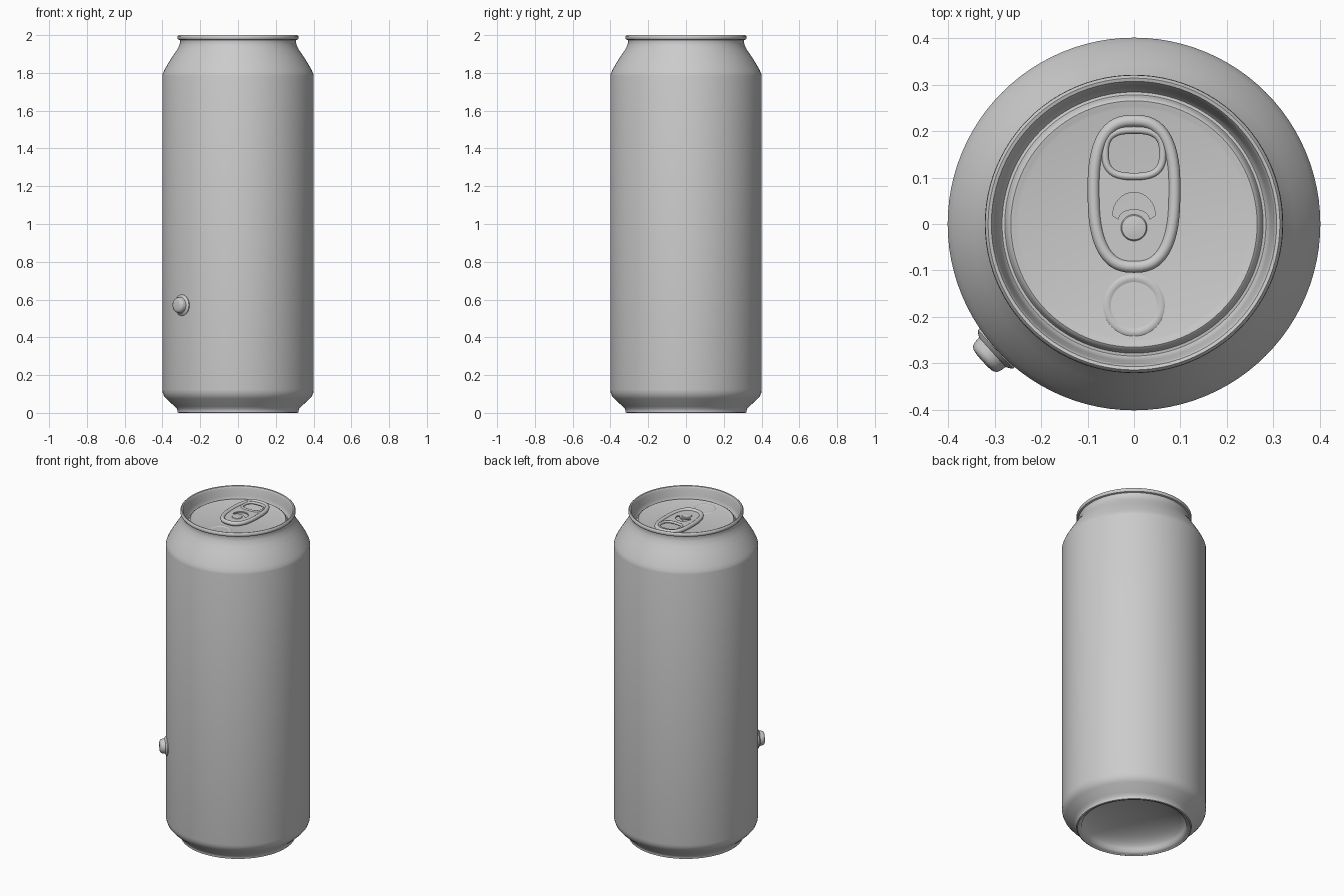
import bpy, bmesh, math
from mathutils import Vector

if "Cube" in bpy.data.objects:
    bpy.data.objects.remove(bpy.data.objects["Cube"])

metal = bpy.data.materials.new("light_grey_metal")
metal.diffuse_color = (0.6, 0.6, 0.6, 1)
metal.use_nodes = True
metal.node_tree.nodes["Principled BSDF"].inputs["Base Color"].default_value = metal.diffuse_color


def finish(ob, angle=40):
    if not ob.data.materials:
        ob.data.materials.append(metal)
    bpy.ops.object.select_all(action='DESELECT')
    bpy.context.view_layer.objects.active = ob
    ob.select_set(True)
    bpy.ops.object.shade_smooth_by_angle(angle=math.radians(angle))
    return ob


def lathe(name, profile, n=96, angle=40):
    """Turn (radius, z) points, listed so that normals face outward, about z."""
    bm = bmesh.new()
    rings = []
    for r, z in profile:
        if r < 1e-6:
            rings.append([bm.verts.new((0, 0, z))] * n)
        else:
            rings.append([bm.verts.new((r * math.cos(2 * math.pi * i / n),
                                        r * math.sin(2 * math.pi * i / n), z)) for i in range(n)])
    for a, b in zip(rings, rings[1:]):
        for i in range(n):
            j = (i + 1) % n
            quad = list(dict.fromkeys([a[i], a[j], b[j], b[i]]))
            bm.faces.new(quad)
    me = bpy.data.meshes.new(name)
    bm.to_mesh(me)
    bm.free()
    ob = bpy.data.objects.new(name, me)
    bpy.context.collection.objects.link(ob)
    return finish(ob, angle)


def curve_part(name, loops, z, flat, depth, bevel):
    """Flat plate with holes (flat) or a round tube along the loops."""
    cu = bpy.data.curves.new(name, 'CURVE')
    cu.dimensions = '2D' if flat else '3D'
    cu.fill_mode = 'BOTH' if flat else 'FULL'
    cu.extrude = depth
    cu.bevel_depth = bevel
    cu.bevel_resolution = 3
    for pts in loops:
        sp = cu.splines.new('POLY')
        sp.points.add(len(pts) - 1)
        for p, (x, y) in zip(sp.points, pts):
            p.co = (x, y, 0, 1)
        sp.use_cyclic_u = True
    ob = bpy.data.objects.new(name, cu)
    bpy.context.collection.objects.link(ob)
    ob.location.z = z
    bpy.ops.object.select_all(action='DESELECT')
    bpy.context.view_layer.objects.active = ob
    ob.select_set(True)
    bpy.ops.object.convert(target='MESH')
    ob = bpy.context.view_layer.objects.active
    bm = bmesh.new()
    bm.from_mesh(ob.data)
    bmesh.ops.remove_doubles(bm, verts=bm.verts, dist=1e-5)
    bmesh.ops.recalc_face_normals(bm, faces=bm.faces)
    bm.to_mesh(ob.data)
    bm.free()
    return finish(ob)


def oval(cx, cy, rx, ry, power=2.0, n=56):
    pts = []
    for i in range(n):
        c, s = math.cos(2 * math.pi * i / n), math.sin(2 * math.pi * i / n)
        pts.append((cx + rx * math.copysign(abs(c) ** (2 / power), c),
                    cy + ry * math.copysign(abs(s) ** (2 / power), s)))
    return pts


# Can wall: foot, chamfer, straight side, shoulder, neck and rolled rim
lathe("can_body", [
    (0.308, 0.004), (0.314, 0.0), (0.320, 0.003), (0.320, 0.012), (0.324, 0.022),
    (0.335, 0.034), (0.380, 0.075), (0.392, 0.090), (0.399, 0.108), (0.401, 0.125),
    (0.401, 1.785), (0.398, 1.797), (0.390, 1.815), (0.370, 1.850), (0.345, 1.890),
    (0.324, 1.920), (0.311, 1.945), (0.306, 1.965), (0.308, 1.974), (0.317, 1.977),
    (0.321, 1.984), (0.320, 1.994), (0.314, 2.0), (0.307, 1.998), (0.303, 1.990)])

# Domed underside
dome = [(0.0, 0.11)]
dome += [(0.29 * math.sin(t * math.pi / 20), 0.015 + 0.095 * math.cos(t * math.pi / 20))
         for t in range(1, 11)]
dome += [(0.300, 0.006), (0.308, 0.004)]
lathe("can_base_dome", dome)

# Recessed lid with countersink groove and shallow step
lathe("can_lid", [
    (0.303, 1.990), (0.299, 1.975), (0.294, 1.945), (0.289, 1.922), (0.284, 1.916),
    (0.278, 1.917), (0.274, 1.925), (0.271, 1.934), (0.265, 1.938), (0.255, 1.936),
    (0.248, 1.934), (0.0, 1.934)])

# Soft bead marking the drinking opening
mouth = lathe("mouth_bead", [(0.068, 1.933), (0.063, 1.9365), (0.055, 1.9365), (0.048, 1.933)], 48)
mouth.location.y = -0.175

# Pull tab: web plate with finger hole and crescent slot, plus curled edges
outline = [(x * (1 + 0.12 * (y - 0.065)), y) for x, y in oval(0, 0.065, 0.087, 0.157, 2.6)]
finger = oval(0, 0.152, 0.062, 0.050, 2.8, 40)
arc = [math.pi * i / 16 for i in range(17)]
slot = [(0.046 * math.cos(a), 0.018 + 0.050 * math.sin(a)) for a in arc]
slot += [(0.034 * math.cos(a), 0.010 + 0.022 * math.sin(a)) for a in reversed(arc)]
curve_part("tab_web", [outline, finger, slot], 1.951, True, 0.004, 0.0)
curve_part("tab_curled_edge", [outline], 1.952, False, 0.0, 0.013)
curve_part("tab_finger_hole_edge", [finger], 1.953, False, 0.0, 0.008)

# Raised brow above the slot, and the rivet holding the tab
rivet = lathe("tab_rivet", [(0.030, 1.932), (0.030, 1.953), (0.026, 1.958),
                            (0.015, 1.960), (0.0, 1.961)], 40)
rivet.location.y = -0.008

# Small stud on the lower front-left of the wall
stud = lathe("side_stud", [
    (0.056, -0.030), (0.056, 0.003), (0.050, 0.008), (0.043, 0.012), (0.041, 0.026),
    (0.038, 0.034), (0.030, 0.039), (0.015, 0.041), (0.0, 0.041)], 40)
out = Vector((-0.74, -0.67, 0)).normalized()
stud.rotation_euler = out.to_track_quat('Z', 'Y').to_euler()
stud.location = out * 0.399 + Vector((0, 0, 0.57))
